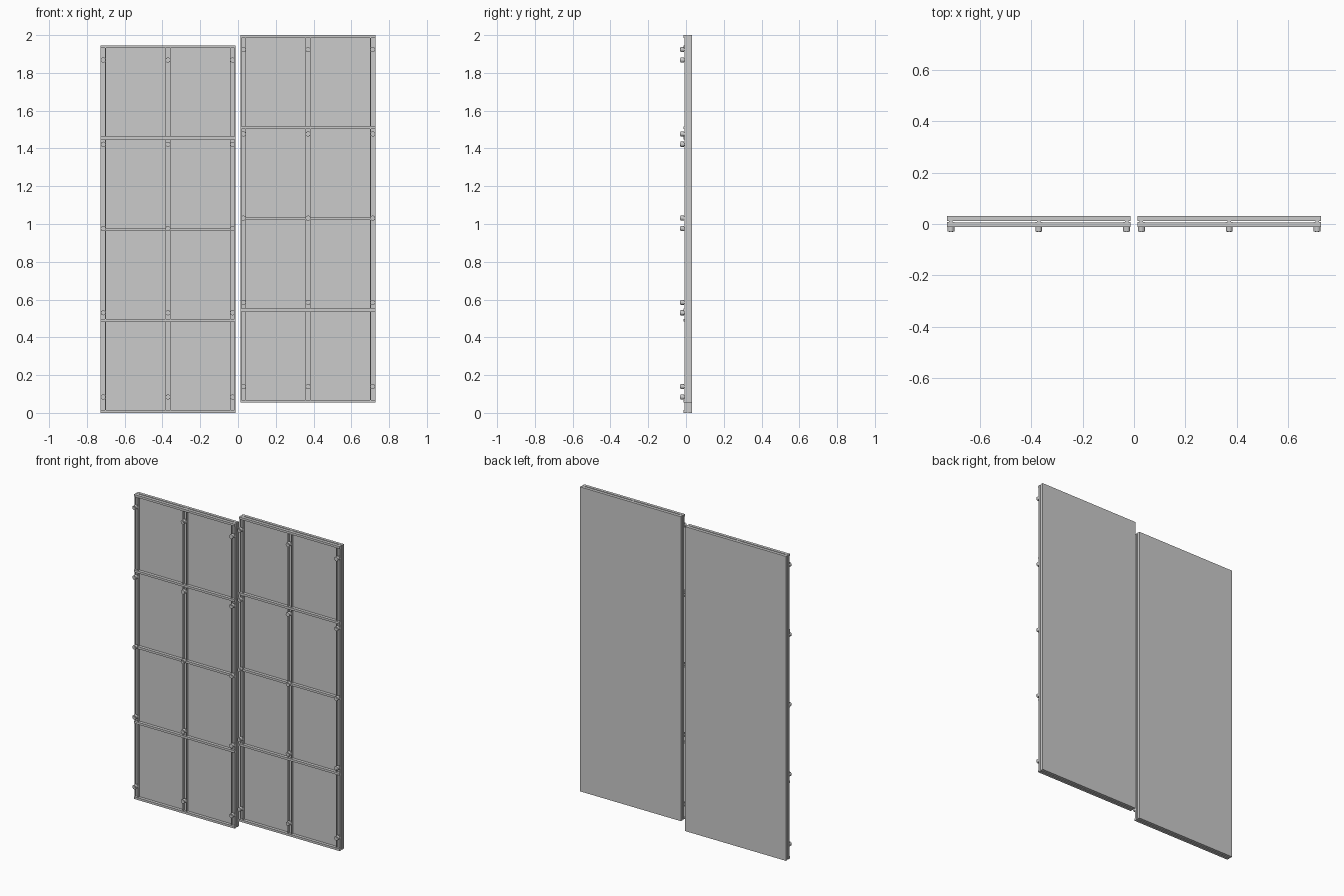
import bpy, bmesh, math
from mathutils import Matrix, Vector

if "Cube" in bpy.data.objects:
    bpy.data.objects.remove(bpy.data.objects["Cube"])

W, H = 0.713, 1.945          # panel width and height
GAP = 0.0145                 # half the gap between the panels
STEP = 0.055                 # right panel sits higher


def finish(name, bm):
    bmesh.ops.recalc_face_normals(bm, faces=bm.faces)
    me = bpy.data.meshes.new(name)
    bm.to_mesh(me)
    bm.free()
    ob = bpy.data.objects.new(name, me)
    bpy.context.collection.objects.link(ob)
    return ob


def box(name, x0, x1, y0, y1, z0, z1):
    bm = bmesh.new()
    m = Matrix.Translation(((x0 + x1) / 2, (y0 + y1) / 2, (z0 + z1) / 2))
    m = m @ Matrix.Diagonal((x1 - x0, y1 - y0, z1 - z0, 1))
    bmesh.ops.create_cube(bm, size=1, matrix=m)
    return finish(name, bm)


def channel(name, x, z0, z1):
    # open-front U profile with a narrow rib at the back
    half = [(0.014, -0.008), (0.014, 0.007), (0.007, 0.007), (0.007, 0.0125)]
    inner = [(0.0105, 0.003), (0.0105, -0.008)]
    pts = half + [(-a, b) for a, b in reversed(half)]
    pts += [(-a, b) for a, b in reversed(inner)] + inner
    bm = bmesh.new()
    face = bm.faces.new([bm.verts.new((x + a, b, z0)) for a, b in pts])
    ext = bmesh.ops.extrude_face_region(bm, geom=[face])
    verts = [v for v in ext["geom"] if isinstance(v, bmesh.types.BMVert)]
    bmesh.ops.translate(bm, verts=verts, vec=Vector((0, 0, z1 - z0)))
    return finish(name, bm)


def knob(name, x, z):
    # round stud facing forward
    bm = bmesh.new()
    rot = Matrix.Rotation(math.pi / 2, 4, 'X')
    for r, y0, y1 in ((0.0135, -0.029, -0.010), (0.008, -0.031, 0.003)):
        m = Matrix.Translation((x, (y0 + y1) / 2, z)) @ rot
        bmesh.ops.create_cone(bm, cap_ends=True, segments=16, radius1=r,
                              radius2=r, depth=y1 - y0, matrix=m)
    return finish(name, bm)


for side, x0, z0 in (("left", -GAP - W, 0.0), ("right", GAP, STEP)):
    x1 = x0 + W
    # backing sheet
    box(side + "_sheet", x0, x1, 0.0125, 0.031, z0, z0 + H)
    # uprights with five studs each
    for i, x in enumerate((x0 + 0.014, (x0 + x1) / 2, x1 - 0.014)):
        channel(f"{side}_upright_{i}", x, z0 + 0.001, z0 + H - 0.001)
        for j in range(5):
            knob(f"{side}_stud_{i}_{j}", x, z0 + 0.084 + j * 0.446)
    # cross rails
    for j in range(5):
        z = z0 + 0.007 + j * (H - 0.014) / 4
        box(f"{side}_cross_rail_{j}", x0, x1, -0.0125, 0.0065,
            z - 0.007, z + 0.007)
